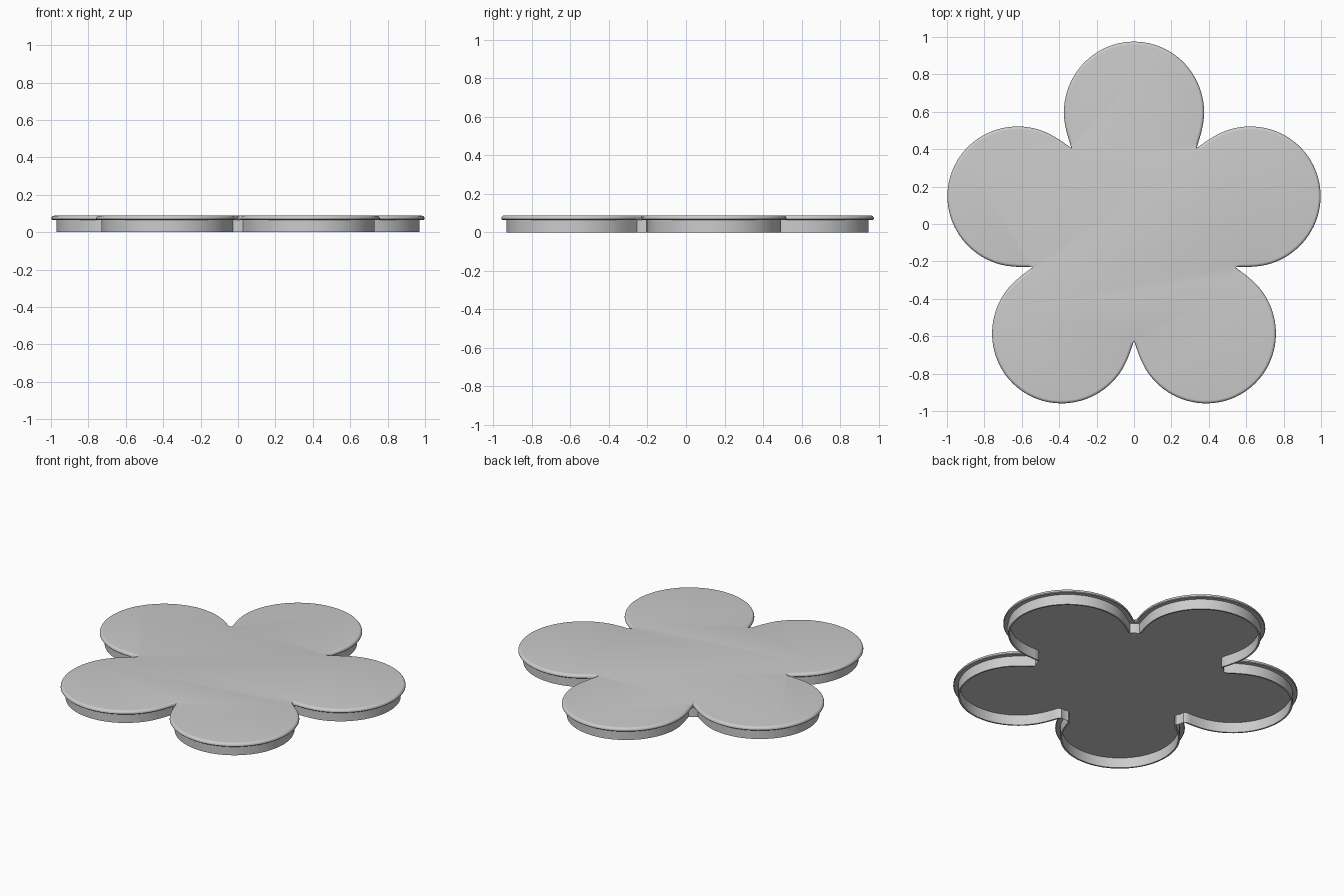
import bpy
import bmesh
import math
from mathutils import Vector, Matrix
from mathutils.geometry import interpolate_bezier

cube = bpy.data.objects.get("Cube")
if cube:
    bpy.data.objects.remove(cube)

PETALS = 5
CENTRE_Y = -0.055
STEPS = 28
HALF = math.pi / PETALS

# One colour for the whole lid
grey = bpy.data.materials.new("light grey")
grey.use_nodes = True
grey.diffuse_color = (0.6, 0.6, 0.6, 1)
grey.node_tree.nodes["Principled BSDF"].inputs["Base Color"].default_value = (0.6, 0.6, 0.6, 1)

# Half petal: notch, widest point, tip (the petal points along +y)
NOTCH, WIDE, TIP = Vector((0.335, 0.461)), Vector((0.375, 0.65)), Vector((0, 1.03))
flank = interpolate_bezier(NOTCH, Vector((0.353, 0.52)), Vector((0.375, 0.585)), WIDE, 40)
crown = interpolate_bezier(WIDE, Vector((0.375, 0.86)), Vector((0.207, 1.03)), TIP, 80)
half_petal = [p.to_2d() for p in flank + crown[1:]]


def inset_half(distance):
    """Half petal moved inwards, trimmed at the line shared with its neighbour."""
    points = []
    for i, p in enumerate(half_petal):
        along = half_petal[min(i + 1, len(half_petal) - 1)] - half_petal[max(i - 1, 0)]
        along.normalize()
        if p is half_petal[-1]:
            along = Vector((-1, 0))
        points.append(p + Vector((-along.y, along.x)) * distance)
    gap = [p.y * math.tan(HALF) - p.x for p in points]
    first = next((i for i, g in enumerate(gap) if g > 0), 0)
    trimmed = points[first:]
    if first > 0:
        f = gap[first] / (gap[first] - gap[first - 1])
        trimmed.insert(0, points[first].lerp(points[first - 1], f))
    else:
        trimmed[0] = NOTCH.copy()
    # Even spacing, so that every ring has the same number of points
    lengths = [0.0]
    for a, b in zip(trimmed, trimmed[1:]):
        lengths.append(lengths[-1] + (b - a).length)
    result, j = [], 0
    for k in range(STEPS + 1):
        target = lengths[-1] * k / STEPS
        while j < len(trimmed) - 2 and lengths[j + 1] < target:
            j += 1
        span = max(lengths[j + 1] - lengths[j], 1e-9)
        result.append(trimmed[j].lerp(trimmed[j + 1], (target - lengths[j]) / span))
    return result


def flower_ring(bm, distance, z):
    half = inset_half(distance)
    petal = half + [Vector((-p.x, p.y)) for p in reversed(half[1:-1])]
    ring = []
    for k in range(PETALS):
        turn = Matrix.Rotation(2 * HALF * k, 2)
        for p in petal:
            q = turn @ p
            ring.append(bm.verts.new((q.x, q.y + CENTRE_Y, z)))
    return ring


def flower_solid(name, profile, cap_start, cap_end):
    """Sweep (inset, height) pairs round the flower outline."""
    bm = bmesh.new()
    rings = [flower_ring(bm, d, z) for d, z in profile]
    for a, b in zip(rings, rings[1:]):
        for i in range(len(a)):
            j = (i + 1) % len(a)
            bm.faces.new((a[i], a[j], b[j], b[i]))
    if cap_start:
        bm.faces.new(list(reversed(rings[0])))
    if cap_end:
        bm.faces.new(rings[-1])
    bmesh.ops.recalc_face_normals(bm, faces=bm.faces)
    mesh = bpy.data.meshes.new(name)
    bm.to_mesh(mesh)
    bm.free()
    mesh.materials.append(grey)
    obj = bpy.data.objects.new(name, mesh)
    bpy.context.collection.objects.link(obj)
    bpy.ops.object.select_all(action="DESELECT")
    obj.select_set(True)
    bpy.context.view_layer.objects.active = obj
    bpy.ops.object.shade_smooth_by_angle(angle=math.radians(35))
    return obj


# Hollow lid: recess, thin wall, overhanging lip with a rounded rim, flat top
RIM, LIP_Z, TOP_Z = 0.016, 0.065, 0.088
rim_arc = [(RIM * (1 - math.cos(a)), TOP_Z - RIM * (1 - math.sin(a)))
           for a in (math.radians(15 * s) for s in range(7))]
flower_solid("flower_lid",
             [(0.038, LIP_Z), (0.038, 0), (0.028, 0), (0.028, LIP_Z), (0.004, LIP_Z), (0, 0.069)]
             + rim_arc, True, True)
